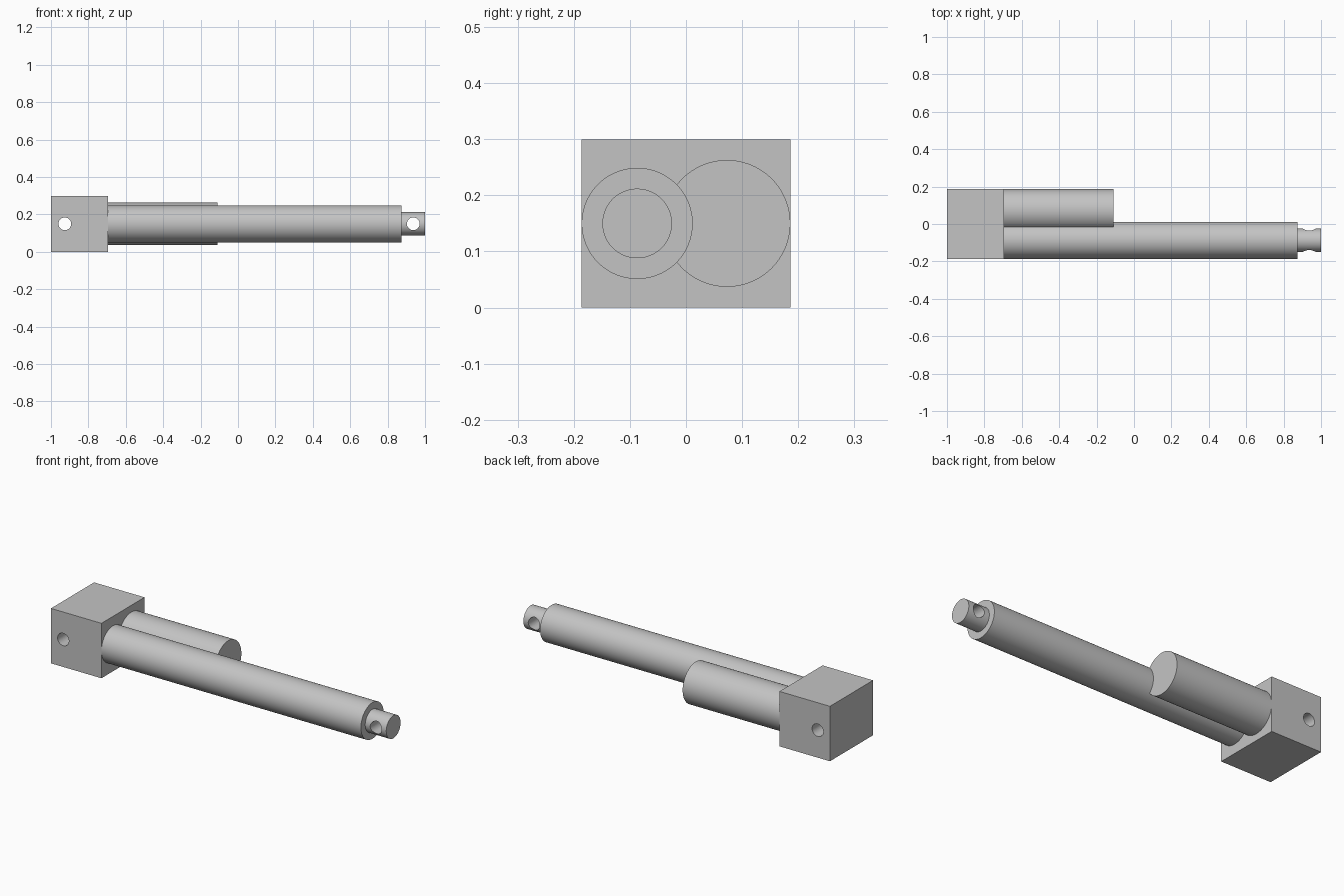
import bpy
from math import pi

cube = bpy.data.objects.get("Cube")
if cube:
    bpy.data.objects.remove(cube, do_unlink=True)

# Single plain metal colour
GREY = (0.55, 0.55, 0.55, 1)
metal = bpy.data.materials.new("light grey metal")
metal.use_nodes = True
metal.diffuse_color = GREY
metal.node_tree.nodes["Principled BSDF"].inputs["Base Color"].default_value = GREY

MID_Z = 0.15       # shared axis height
TUBE_Y = -0.087    # actuator axis
MOTOR_Y = 0.073    # motor axis
HOLE_R = 0.034


def finish(obj, name):
    obj.name = name
    obj.data.materials.clear()
    obj.data.materials.append(metal)
    bpy.ops.object.shade_smooth_by_angle(angle=pi / 6)
    return obj


def rod_x(name, x0, x1, y, radius):
    """Cylinder lying along x."""
    bpy.ops.mesh.primitive_cylinder_add(
        vertices=96, radius=radius, depth=x1 - x0,
        location=((x0 + x1) / 2, y, MID_Z), rotation=(0, pi / 2, 0))
    return finish(bpy.context.object, name)


def drill(obj, x):
    """Cross hole along y, with the cutter removed afterwards."""
    bpy.ops.mesh.primitive_cylinder_add(
        vertices=48, radius=HOLE_R, depth=1,
        location=(x, 0, MID_Z), rotation=(pi / 2, 0, 0))
    cutter = bpy.context.object
    cutter.hide_render = True
    cutter.data.materials.append(metal)
    mod = obj.modifiers.new("pin_hole", 'BOOLEAN')
    mod.operation = 'DIFFERENCE'
    mod.solver = 'EXACT'
    mod.object = cutter
    bpy.ops.object.select_all(action='DESELECT')
    obj.select_set(True)
    bpy.context.view_layer.objects.active = obj
    bpy.ops.object.modifier_apply(modifier=mod.name)
    bpy.data.objects.remove(cutter, do_unlink=True)
    bpy.ops.object.shade_smooth_by_angle(angle=pi / 6)


# Gearbox block with rear pin hole
bpy.ops.mesh.primitive_cube_add(size=1, location=(-0.8475, 0, MID_Z))
block = bpy.context.object
block.scale = (0.305, 0.372, 0.3)
bpy.ops.object.transform_apply(location=False, rotation=False, scale=True)
finish(block, "gearbox_block")
drill(block, -0.926)

# Long outer tube and the parallel motor housing
rod_x("outer_tube", -0.695, 0.873, TUBE_Y, 0.099)
rod_x("motor_housing", -0.695, -0.11, MOTOR_Y, 0.113)

# Extending rod tip with front pin hole
tip = rod_x("rod_tip", 0.86, 1.0, TUBE_Y, 0.062)
drill(tip, 0.937)
